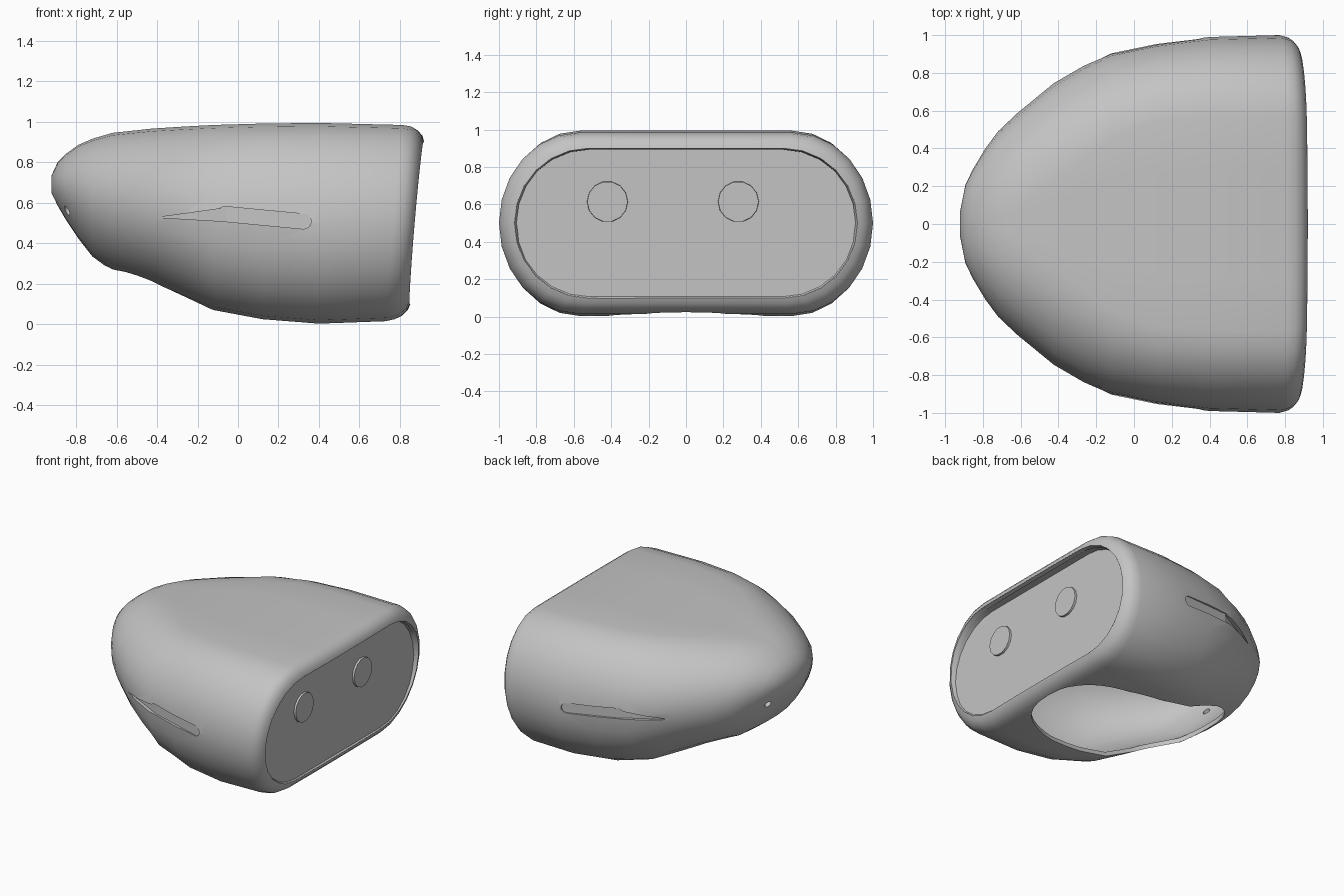
import bpy, bmesh, math
from mathutils import Vector

cube = bpy.data.objects.get("Cube")
if cube:
    bpy.data.objects.remove(cube, do_unlink=True)

grey = bpy.data.materials.new("plain_grey")
grey.use_nodes = True
GREY = (0.55, 0.55, 0.55, 1)
grey.diffuse_color = GREY
grey.node_tree.nodes["Principled BSDF"].inputs["Base Color"].default_value = GREY

SLANT = 0.085   # lean of the rim at the flat end


def clamp(value):
    return min(1, max(0, value))


def new_object(name, bm):
    bmesh.ops.recalc_face_normals(bm, faces=bm.faces)
    mesh = bpy.data.meshes.new(name)
    bm.to_mesh(mesh)
    bm.free()
    mesh.materials.append(grey)
    obj = bpy.data.objects.new(name, mesh)
    bpy.context.collection.objects.link(obj)
    return obj


def smooth(obj, degrees):
    bpy.ops.object.select_all(action="DESELECT")
    obj.select_set(True)
    bpy.context.view_layer.objects.active = obj
    bpy.ops.object.shade_smooth_by_angle(angle=math.radians(degrees))


def section(x, top, bottom, width, slant=SLANT):
    """Rounded slot outline standing across x, rounder towards the nose."""
    flat = width * (0.57 - 0.53 * clamp((-0.02 - x) / 0.85))
    mid, half = (top + bottom) / 2, (top - bottom) / 2
    lean = slant * clamp((x - 0.4) / 0.35)
    bow = 0.18 * slant * clamp((x - 0.82) / 0.05)
    outline = []
    for side in (1, -1):
        for i in range(13):
            a = math.pi * (0.5 - i / 12) * side
            outline.append((side * (flat + (width - flat) * math.cos(a)),
                            mid + half * math.sin(a)))
        for i in (1, 2, 3):
            outline.append((side * flat * (1 - i / 2), mid - side * half))
    return [Vector((x + lean * (z - 0.5) - bow * y * y, y, z)) for y, z in outline]


def loft(name, sections, cap):
    bm = bmesh.new()
    rings = [[bm.verts.new(p) for p in section(*s)] for s in sections]
    for a, b in zip(rings, rings[1:]):
        for i in range(len(a)):
            j = (i + 1) % len(a)
            bm.faces.new((a[i], a[j], b[j], b[i]))
    bm.faces.new(rings[cap])
    bmesh.ops.remove_doubles(bm, verts=bm.verts, dist=0.0005)
    return new_object(name, bm)


def prism(name, inner, outer):
    bm = bmesh.new()
    a = [bm.verts.new(p) for p in inner]
    b = [bm.verts.new(p) for p in outer]
    bm.faces.new(a)
    bm.faces.new(b[::-1])
    for i in range(len(a)):
        j = (i + 1) % len(a)
        bm.faces.new((a[j], a[i], b[i], b[j]))
    obj = new_object(name, bm)
    obj.hide_render = True
    return obj


# Hollow shell: x, top, bottom, half width
shell = loft("shell", [
    (-0.922, 0.735, 0.65, 0.06), (-0.892, 0.8, 0.587, 0.21),
    (-0.85, 0.842, 0.515, 0.295), (-0.79, 0.886, 0.425, 0.395),
    (-0.72, 0.917, 0.335, 0.49), (-0.62, 0.946, 0.262, 0.585),
    (-0.425, 0.967, 0.195, 0.745), (-0.27, 0.977, 0.13, 0.835),
    (-0.12, 0.985, 0.07, 0.905),
    (0.12, 0.992, 0.025, 0.955), (0.4, 0.995, 0.003, 0.99),
    (0.77, 0.985, 0.015, 1.0), (0.815, 0.978, 0.025, 0.987),
    (0.85, 0.958, 0.042, 0.97), (0.876, 0.93, 0.07, 0.945),
    (0.886, 0.9, 0.1, 0.917)], 0)
wall = shell.modifiers.new("wall", "SOLIDIFY")
wall.thickness = 0.03
wall.offset = -1

# Underside opening
cutters = []
outline = []
for i in range(40):
    a = 2 * math.pi * i / 40
    c, s = math.cos(a), math.sin(a)
    outline.append((0.055 + 0.715 * math.copysign(abs(c) ** 0.75, c),
                    0.45 * math.copysign(abs(s) ** 0.75, s)))
cutters.append(prism("opening_cutter", [(x, y, -0.2) for x, y in outline],
                     [(x, y, 0.42) for x, y in outline]))

# Side slots with tapering lead-in, and nose holes
slot = []
for cx, cz, start in ((0.325, 0.508, -90), (-0.065, 0.545, 90)):
    for i in range(9):
        a = math.radians(start + 180 * i / 8 - 5)
        slot.append((cx + 0.037 * math.cos(a), cz + 0.037 * math.sin(a)))
taper = [(-0.4, 0.528), (-0.06, 0.508), (-0.06, 0.575)]
for side, label in ((-1, "right"), (1, "left")):
    cutters.append(prism("slot_cutter_" + label,
                         [(x, side * (0.895 + 0.174 * (x + 0.1)), z) for x, z in slot],
                         [(x, side * 1.1, z) for x, z in slot]))
    cutters.append(prism("taper_cutter_" + label,
                         [(x, side * (0.748 + 0.45 * (x + 0.4)), z) for x, z in taper],
                         [(x, side * 1.1, z) for x, z in taper]))
    axis = Vector((-0.6, side * 0.5, -0.6)).normalized()
    turn = axis.to_track_quat("Z", "Y")
    centre = Vector((-0.84, side * 0.22, 0.565))
    ring = [turn @ Vector((0.025 * math.cos(k * math.pi / 6),
                           0.025 * math.sin(k * math.pi / 6), 0)) for k in range(12)]
    cutters.append(prism("hole_cutter_" + label,
                         [centre + p - axis * 0.1 for p in ring],
                         [centre + p + axis * 0.1 for p in ring]))

for cutter in cutters:
    cut = shell.modifiers.new(cutter.name, "BOOLEAN")
    cut.operation = "DIFFERENCE"
    cut.solver = "EXACT"
    cut.object = cutter
bpy.context.view_layer.update()
graph = bpy.context.evaluated_depsgraph_get()
result = bpy.data.meshes.new_from_object(shell.evaluated_get(graph))
shell.modifiers.clear()
shell.data = result
for cutter in cutters:
    bpy.data.objects.remove(cutter, do_unlink=True)
smooth(shell, 40)

# Upright end panel, recessed deeper at the top of the leaning rim
panel = loft("end_panel", [(0.886, 0.902, 0.098, 0.919),
                           (0.84, 0.893, 0.107, 0.91, 0)], -1)
smooth(panel, 30)

# Round raised discs on the panel
for y, label in ((-0.42, "front"), (0.28, "back")):
    bm = bmesh.new()
    bmesh.ops.create_cone(bm, cap_ends=True, segments=14, radius1=0.112,
                          radius2=0.108, depth=0.04)
    disc = new_object("panel_disc_" + label, bm)
    disc.rotation_euler = (0, math.pi / 2, 0)
    disc.location = (0.835, y, 0.615)
    smooth(disc, 30)
